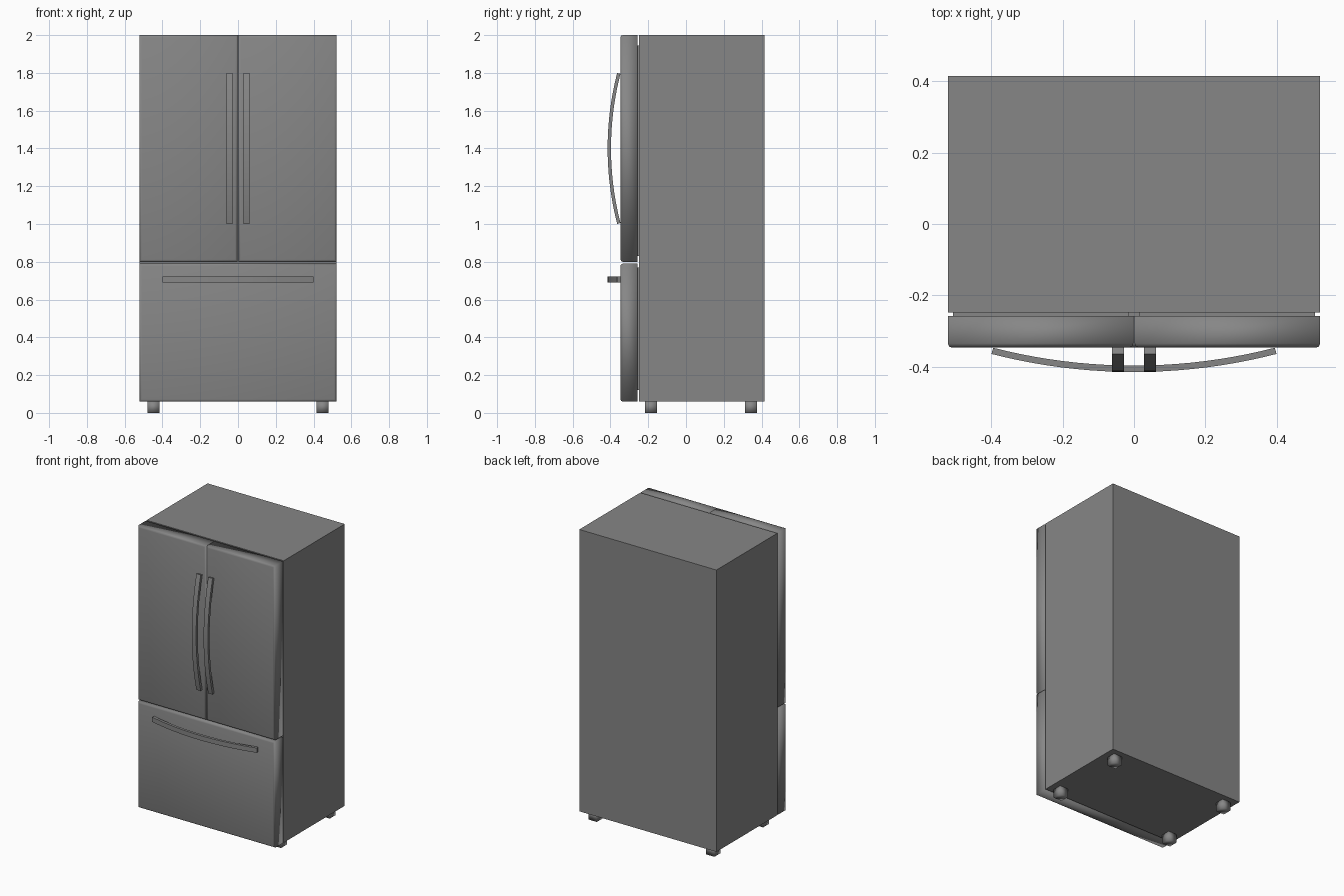
import bpy, bmesh, math

cube = bpy.data.objects.get("Cube")
if cube:
    bpy.data.objects.remove(cube, do_unlink=True)

GREY = (0.24, 0.24, 0.24, 1.0)
steel = bpy.data.materials.new("brushed_grey")
steel.use_nodes = True
steel.diffuse_color = GREY
steel.node_tree.nodes["Principled BSDF"].inputs["Base Color"].default_value = GREY


def finish(name, bm, smooth):
    bmesh.ops.recalc_face_normals(bm, faces=bm.faces)
    for f in bm.faces:
        f.smooth = smooth
    mesh = bpy.data.meshes.new(name)
    bm.to_mesh(mesh)
    bm.free()
    mesh.materials.append(steel)
    obj = bpy.data.objects.new(name, mesh)
    bpy.context.collection.objects.link(obj)
    return obj


def box(name, x, y, z, bevel=0.0, smooth=False):
    """Box from (min, max) ranges; bevel softens the edges of the front face."""
    bm = bmesh.new()
    bmesh.ops.create_cube(bm, size=1)
    for v in bm.verts:
        v.co = [r[0] + (c + 0.5) * (r[1] - r[0]) for c, r in zip(v.co, (x, y, z))]
    if bevel:
        front = [e for e in bm.edges if all(v.co.y < y[0] + 0.001 for v in e.verts)]
        bmesh.ops.bevel(bm, geom=front, offset=bevel, segments=2,
                        profile=0.5, affect='EDGES')
    return finish(name, bm, smooth)


def bowed_handle(name, half_length, width, place, steps=20):
    """Rectangular bar swept along a shallow arc that bows to the front."""
    sag, thick, end_y = 0.05, 0.018, -0.347
    radius = (half_length ** 2 + sag ** 2) / (2 * sag)
    sweep = math.asin(half_length / radius)
    bm = bmesh.new()
    rings = []
    for i in range(steps + 1):
        a = sweep * (2 * i / steps - 1)
        ring = []
        for r, side in ((0, -1), (0, 1), (thick, 1), (thick, -1)):
            along = (radius + r) * math.sin(a)
            out = end_y - (radius + r) * math.cos(a) + radius - sag
            ring.append(bm.verts.new(place(along, side * width / 2, out)))
        rings.append(ring)
    for a, b in zip(rings, rings[1:]):
        for k in range(4):
            n = (k + 1) % 4
            bm.faces.new((a[k], a[n], b[n], b[k]))
    bm.faces.new(rings[0])
    bm.faces.new(rings[-1])
    obj = finish(name, bm, True)
    bpy.ops.object.select_all(action='DESELECT')
    obj.select_set(True)
    bpy.context.view_layer.objects.active = obj
    bpy.ops.object.shade_smooth_by_angle(angle=math.radians(40))
    return obj


W = 0.522
DOOR_Y = (-0.347, -0.258)
SEAL_Y = (-0.262, -0.244)

# Cabinet
box("cabinet", (-W, W), (-0.248, 0.415), (0.06, 2.0))

# Upper doors with seals and upright handles
for side, s in (("left", 1), ("right", -1)):
    def span(a, b):
        return tuple(sorted((s * a, s * b)))
    box(side + "_door", span(0.002, W), DOOR_Y, (0.80, 2.0), 0.012, True)
    box(side + "_door_seal", span(0.015, 0.508), SEAL_Y, (0.83, 1.945))
    bowed_handle(side + "_door_handle", 0.395, 0.033,
                 lambda along, across, y: (s * 0.045 + across, y, 1.4 + along))

# Freezer drawer with seal and level handle
box("freezer_drawer", (-W, W), DOOR_Y, (0.06, 0.79), 0.012, True)
box("freezer_drawer_seal", (-0.508, 0.508), SEAL_Y, (0.12, 0.77))
bowed_handle("freezer_drawer_handle", 0.395, 0.033,
             lambda along, across, y: (along, y, 0.706 + across))

# Feet
for side, fx in (("left", 0.448), ("right", -0.448)):
    for end, fy in (("front", -0.186), ("back", 0.344)):
        box(f"{end}_{side}_foot", (fx - 0.032, fx + 0.032),
            (fy - 0.032, fy + 0.032), (0, 0.062), smooth=True)
